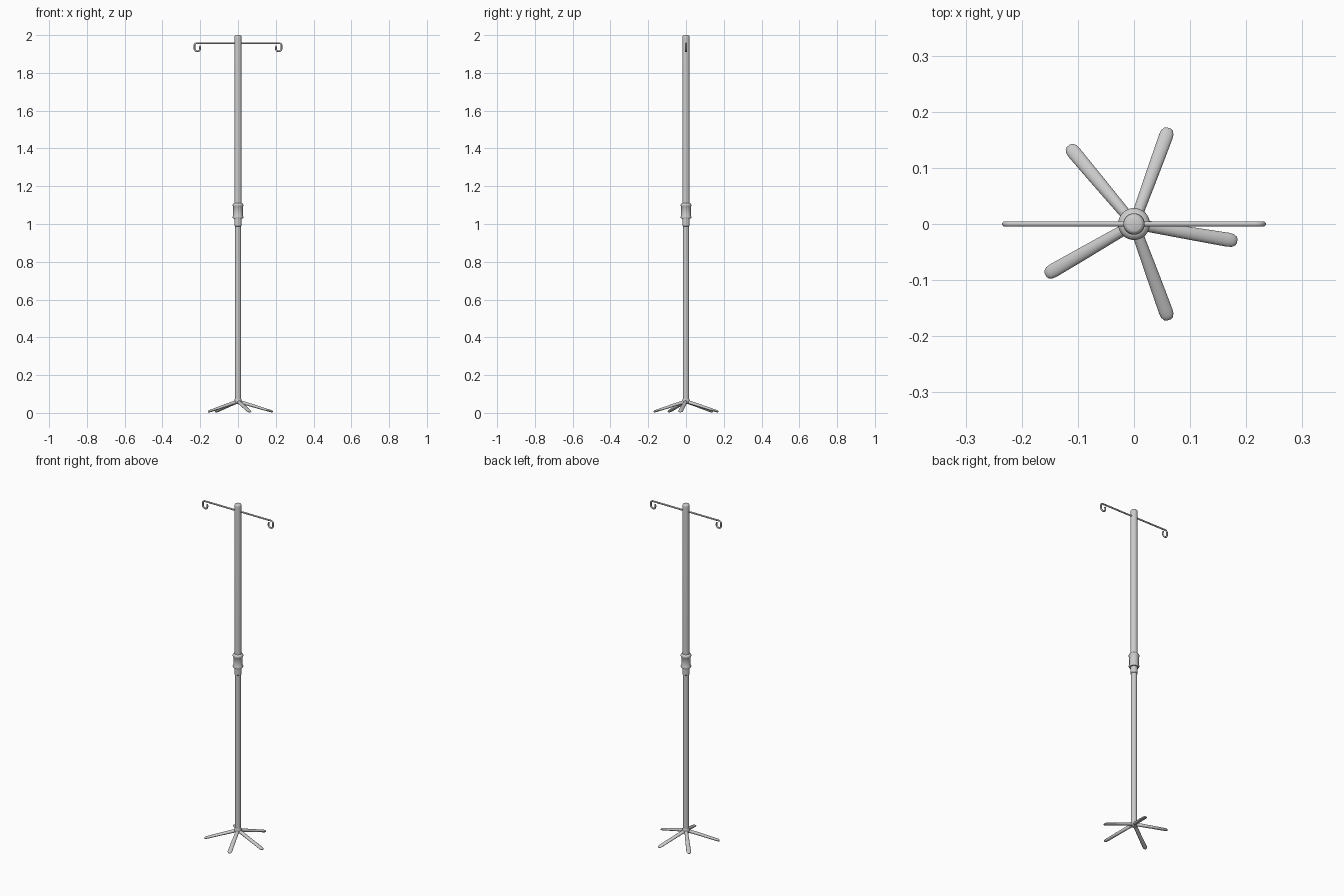
import bpy, bmesh, math
from mathutils import Vector

if "Cube" in bpy.data.objects:
    bpy.data.objects.remove(bpy.data.objects["Cube"])


def finish(name, bm, angle=40):
    bmesh.ops.recalc_face_normals(bm, faces=bm.faces)
    me = bpy.data.meshes.new(name)
    bm.to_mesh(me)
    bm.free()
    ob = bpy.data.objects.new(name, me)
    bpy.context.collection.objects.link(ob)
    bpy.ops.object.select_all(action='DESELECT')
    bpy.context.view_layer.objects.active = ob
    ob.select_set(True)
    bpy.ops.object.shade_smooth_by_angle(angle=math.radians(angle))
    return ob


def loft(name, rings):
    """Skin closed rings of points and cap both ends."""
    bm = bmesh.new()
    vs = [[bm.verts.new(p) for p in ring] for ring in rings]
    n = len(vs[0])
    for a, b in zip(vs, vs[1:]):
        for i in range(n):
            j = (i + 1) % n
            bm.faces.new((a[i], a[j], b[j], b[i]))
    bm.faces.new(vs[0])
    bm.faces.new(vs[-1])
    return finish(name, bm)


def lathe(name, profile, n=32):
    return loft(name, [[(r * math.cos(k * math.tau / n), r * math.sin(k * math.tau / n), z)
                        for k in range(n)] for r, z in profile])


# telescopic pole
lathe("lower_tube", [(0.017, 0.05), (0.017, 1.03)])
lathe("upper_tube", [(0.0192, 1.03), (0.0192, 1.985), (0.0185, 1.993),
                     (0.016, 1.998), (0.012, 2.0)])

# locking collar with lips, and the sleeve beneath it
lathe("collar", [(0.019, 1.028), (0.026, 1.028), (0.0285, 1.033), (0.0285, 1.038),
                 (0.0255, 1.044), (0.0255, 1.092), (0.0285, 1.096), (0.0285, 1.102),
                 (0.025, 1.108), (0.019, 1.111)])
lathe("collar_sleeve", [(0.017, 0.988), (0.0195, 0.99), (0.0195, 1.03)])

# base hub
lathe("base_hub", [(0.012, 0.046), (0.017, 0.049), (0.0205, 0.056),
                   (0.0205, 0.064), (0.0175, 0.074)])

# five unevenly spread legs: flattened, widening to a rounded tip
LEG = [(0.0, 0.0095, 0.010, 0.060), (0.03, 0.0100, 0.0095, 0.0525),
       (0.10, 0.0115, 0.008, 0.0315), (0.165, 0.0125, 0.0065, 0.0115),
       (0.174, 0.0115, 0.006, 0.009), (0.180, 0.0080, 0.0045, 0.0073),
       (0.182, 0.0035, 0.002, 0.0067)]
for i, deg in enumerate((-9.5, 70, 130, 210, 290)):
    a = math.radians(deg)
    out, side = Vector((math.cos(a), math.sin(a), 0)), Vector((-math.sin(a), math.cos(a), 0))
    s = 1.025 if i == 0 else 1.0
    rings = []
    for d, w, h, z in LEG:
        rings.append([out * d * s + side * w * math.cos(t) + Vector((0, 0, max(0, z + h * math.sin(t))))
                      for t in (k * math.tau / 16 for k in range(16))])
    loft(f"leg_{i + 1}", rings)

# cross bar whose ends curl down and inward into hooks
half = [(0.0, 1.957), (0.205, 1.957), (0.218, 1.957)]
for k in range(1, 5):
    t = math.radians(90 - k * 22.5)
    half.append((0.218 + 0.0125 * math.cos(t), 1.9445 + 0.0125 * math.sin(t)))
for k in range(0, 9):
    t = math.radians(-k * 22.5)
    half.append((0.2155 + 0.015 * math.cos(t), 1.929 + 0.015 * math.sin(t)))
half += [(0.2015, 1.938), (0.2045, 1.943)]
path = [(-x, z) for x, z in reversed(half[1:])] + half
rings = []
for i, (x, z) in enumerate(path):
    p, q = path[max(i - 1, 0)], path[min(i + 1, len(path) - 1)]
    tan = Vector((q[0] - p[0], 0, q[1] - p[1])).normalized()
    nor = Vector((-tan.z, 0, tan.x))
    rings.append([Vector((x, 0, z)) + 0.0047 * (nor * math.cos(t) + Vector((0, 1, 0)) * math.sin(t))
                  for t in (k * math.tau / 12 for k in range(12))])
loft("hook_bar", rings)
